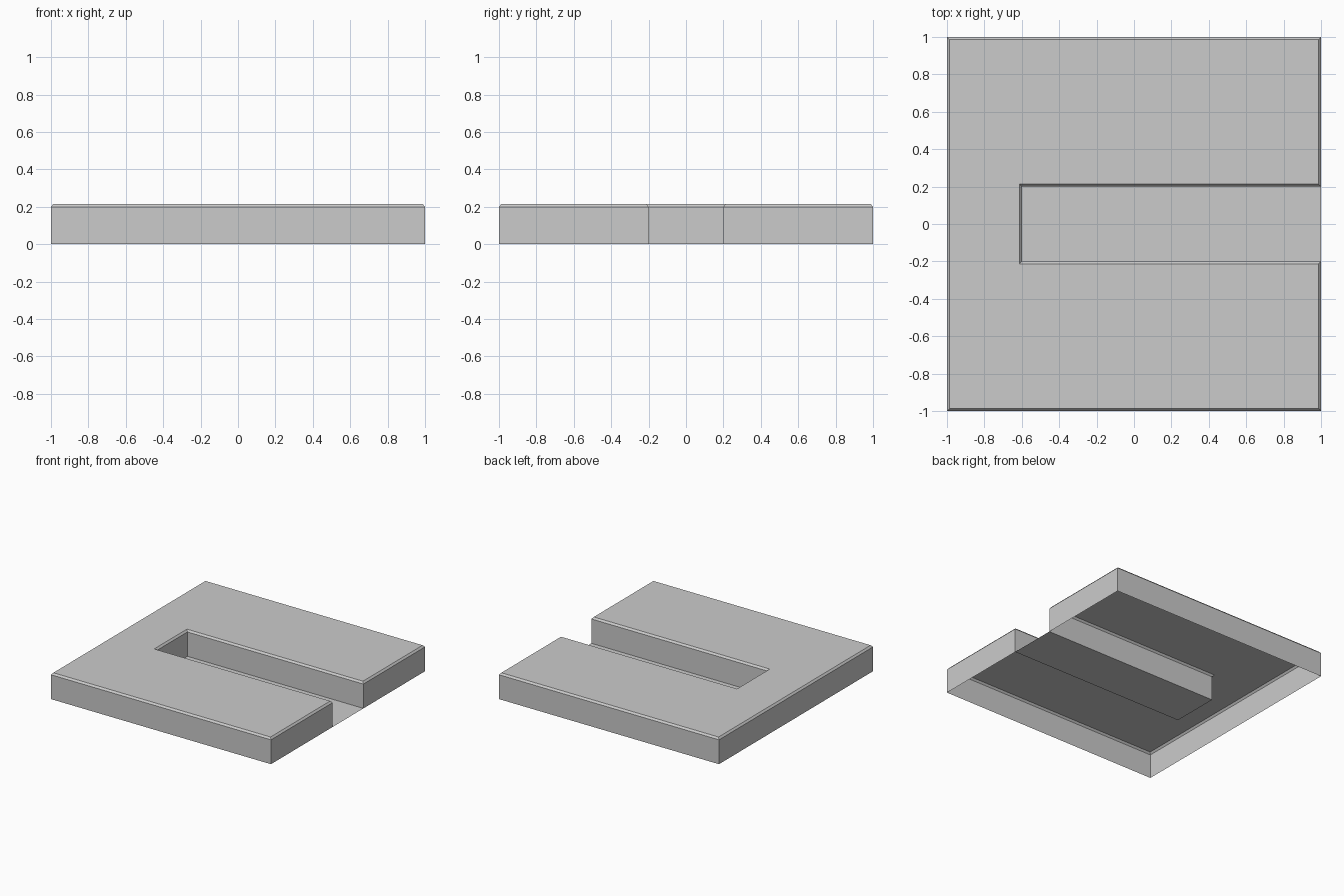
import bpy
import bmesh

cube = bpy.data.objects.get("Cube")
if cube:
    bpy.data.objects.remove(cube, do_unlink=True)

HALF = 1.0          # half width of the plate
SLOT_END = -0.6     # closed end of the slot
SLOT_HALF = 0.2     # half width of the slot
WALL_TOP = 0.2      # where the bevel starts
TOP = 0.215
BEVEL = 0.013

grey = bpy.data.materials.new("light grey")
grey.use_nodes = True
colour = (0.6, 0.6, 0.6, 1.0)
grey.diffuse_color = colour
grey.node_tree.nodes["Principled BSDF"].inputs["Base Color"].default_value = colour


def outline(bm, z, inset):
    """U-shaped loop, counter-clockwise from the slot mouth, pulled in by inset."""
    h = HALF - inset
    s = SLOT_HALF + inset
    e = SLOT_END - inset
    upper = [(h, s), (h, h), (-h, h)]
    lower = [(x, -y) for x, y in reversed(upper)]
    points = upper + lower + [(e, -s), (e, s)]
    return [bm.verts.new((x, y, z)) for x, y in points]


def add_object(name, bm):
    mesh = bpy.data.meshes.new(name)
    bm.to_mesh(mesh)
    bm.free()
    mesh.materials.append(grey)
    obj = bpy.data.objects.new(name, mesh)
    bpy.context.collection.objects.link(obj)


# Hollow slotted plate: walls, bevelled rim and top, open underneath
bm = bmesh.new()
loops = [outline(bm, 0, 0), outline(bm, WALL_TOP, 0), outline(bm, TOP, BEVEL)]
for low, high in zip(loops, loops[1:]):
    for i in range(len(low)):
        j = (i + 1) % len(low)
        bm.faces.new((low[i], low[j], high[j], high[i]))
# Top as two arms and the bridge between them
a, b, c, d, e, f, g, h = loops[-1]
bm.faces.new((a, b, c, h))
bm.faces.new((h, c, d, g))
bm.faces.new((g, d, e, f))
# Merge the flat pieces of the top into one face
seams = [edge for edge in bm.edges
         if len(edge.link_faces) == 2
         and all(face.normal.z > 0.99 for face in edge.link_faces)]
bm.normal_update()
seams = [edge for edge in bm.edges
         if len(edge.link_faces) == 2
         and all(face.normal.z > 0.99 for face in edge.link_faces)]
bmesh.ops.dissolve_edges(bm, edges=seams, use_verts=False)

# Thin floor closing the bottom of the slot
floor = [bm.verts.new((x, y, 0)) for x, y in (
    (SLOT_END, -SLOT_HALF), (HALF, -SLOT_HALF),
    (HALF, SLOT_HALF), (SLOT_END, SLOT_HALF))]
bm.faces.new(floor)
bmesh.ops.remove_doubles(bm, verts=bm.verts, dist=0.0001)
add_object("slotted_plate", bm)
